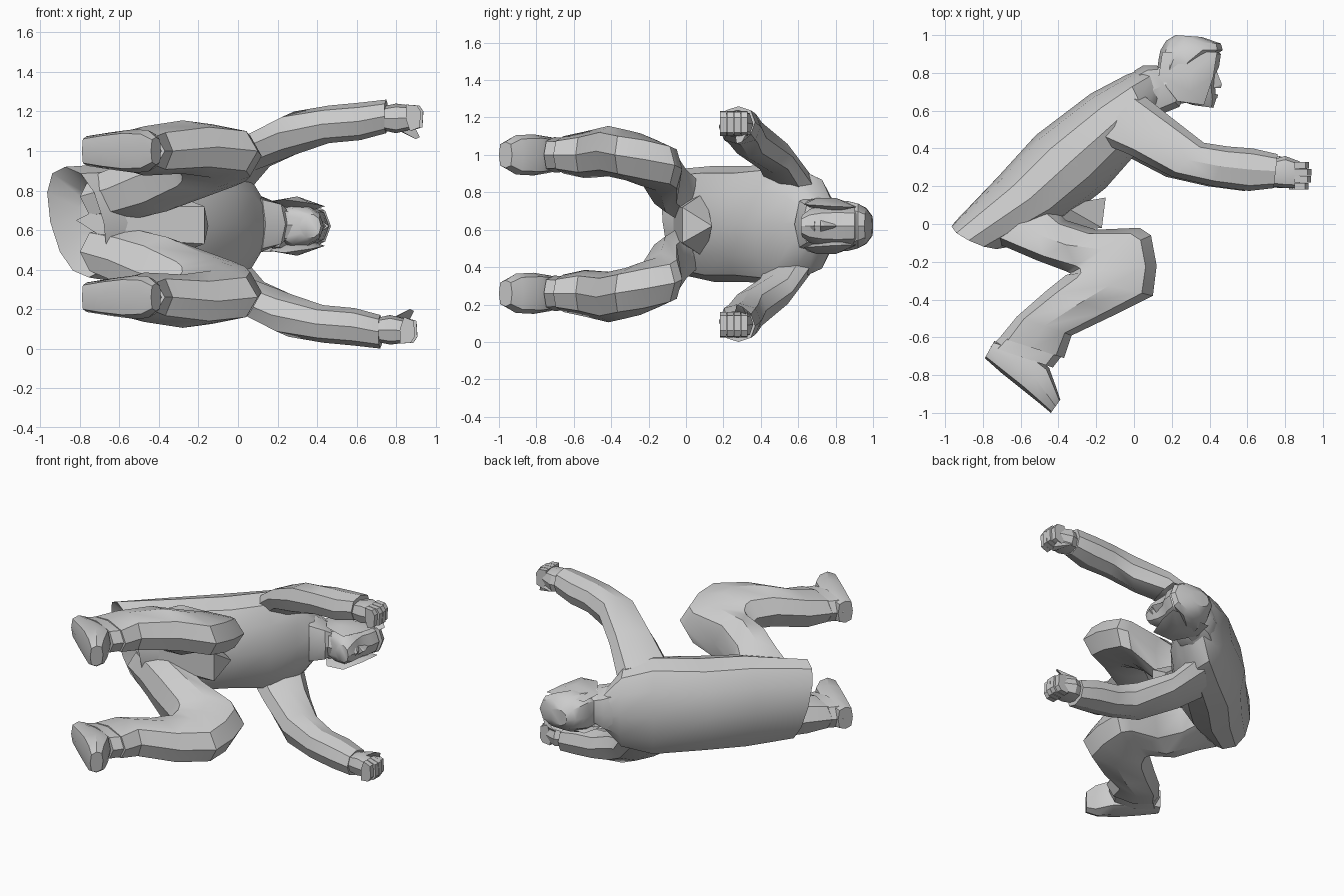
import bpy, bmesh, math
from mathutils import Vector

if "Cube" in bpy.data.objects:
    bpy.data.objects.remove(bpy.data.objects["Cube"])

grey = bpy.data.materials.new("plain grey")
grey.use_nodes = True
grey.diffuse_color = (0.6, 0.6, 0.6, 1)
grey.node_tree.nodes["Principled BSDF"].inputs["Base Color"].default_value = (0.6, 0.6, 0.6, 1)

MID = 0.63   # z of the body's plane of symmetry
HEAD = 0.62  # z of the head's plane of symmetry


def finish(name, bm, angle):
    bmesh.ops.recalc_face_normals(bm, faces=bm.faces)
    me = bpy.data.meshes.new(name)
    bm.to_mesh(me)
    bm.free()
    ob = bpy.data.objects.new(name, me)
    bpy.context.collection.objects.link(ob)
    me.materials.append(grey)
    bpy.ops.object.select_all(action='DESELECT')
    ob.select_set(True)
    bpy.context.view_layer.objects.active = ob
    bpy.ops.object.shade_smooth_by_angle(angle=math.radians(angle))


def loft(name, rings, sides=8, power=0.75, mirror=False, dx=0.0):
    """Skin over rings (x1, y1, x2, y2, z centre, z half size, optional x tilt)."""
    bm = bmesh.new()
    loops = []
    for x1, y1, x2, y2, zc, hz, *tilt in rings:
        a, b = Vector((x1 + dx, y1, 0)), Vector((x2 + dx, y2, 0))
        lean = Vector((1, 0.5, 0)) * (tilt[0] if tilt else 0)
        loop = []
        for i in range(sides):
            t = 2 * math.pi * i / sides
            c, s = (math.copysign(abs(f) ** power if abs(f) > 1e-6 else 0, f)
                    for f in (math.cos(t), math.sin(t)))
            p = (a + b) / 2 + (a - b) / 2 * c - lean * s
            z = zc + hz * s
            loop.append(bm.verts.new((p.x, p.y, 2 * MID - z if mirror else z)))
        loops.append(loop)
    for l0, l1 in zip(loops, loops[1:]):
        for i in range(sides):
            j = (i + 1) % sides
            bm.faces.new((l0[i], l0[j], l1[j], l1[i]))
    bm.faces.new(loops[0])
    bm.faces.new(loops[-1])
    finish(name, bm, 32)


def hull(name, points, mirror=False, dx=0.0, angle=20):
    """Convex wedge round a few points."""
    bm = bmesh.new()
    for x, y, z in points:
        bm.verts.new((x + dx, y, 2 * MID - z if mirror else z))
    bmesh.ops.convex_hull(bm, input=bm.verts)
    finish(name, bm, angle)


# Jacket body, from hollow hem to neck
loft("jacket", [
    (-0.66, 0.00, -0.82, 0.02, 0.65, 0.12),
    (-0.68, -0.125, -0.95, 0.01, 0.64, 0.28, 0.06),
    (-0.34, 0.04, -0.72, 0.25, 0.63, 0.31, 0.02),
    (-0.15, 0.19, -0.52, 0.47, 0.63, 0.31),
    (0.00, 0.36, -0.23, 0.69, 0.63, 0.33),
    (0.09, 0.52, -0.04, 0.79, 0.63, 0.27),
    (0.16, 0.64, 0.07, 0.83, 0.63, 0.12)], sides=12, power=0.9)
# Collar and neck
loft("collar", [
    (0.14, 0.58, 0.00, 0.81, 0.63, 0.16),
    (0.24, 0.62, 0.05, 0.84, 0.63, 0.13),
    (0.26, 0.66, 0.12, 0.84, 0.63, 0.10)])
loft("neck", [
    (0.17, 0.62, 0.07, 0.80, 0.63, 0.09),
    (0.36, 0.66, 0.19, 0.86, 0.62, 0.09)])
# Pelvis wedge between the thighs
hull("pelvis", [
    (-0.82, -0.04, 0.65), (-0.68, -0.08, 0.56), (-0.68, -0.08, 0.72),
    (-0.15, 0.14, 0.62), (-0.17, -0.02, 0.53), (-0.17, -0.02, 0.72),
    (-0.38, 0.10, 0.45), (-0.38, 0.10, 0.80)])

for side, m, dx in (("right", True, -0.03), ("left", False, 0.0)):
    # Trouser leg: hip, thigh, bent knee, shin, ankle
    loft(side + "_leg", [
        (-0.42, 0.08, -0.80, -0.075, 0.77, 0.13),
        (-0.36, 0.02, -0.66, -0.13, 0.81, 0.15),
        (-0.20, -0.03, -0.52, -0.19, 0.87, 0.175),
        (0.03, -0.02, -0.36, -0.25, 0.925, 0.14),
        (0.09, -0.06, -0.34, -0.26, 0.945, 0.135),
        (0.12, -0.22, -0.34, -0.265, 0.975, 0.14),
        (0.10, -0.38, -0.36, -0.27, 1.00, 0.135),
        (-0.10, -0.48, -0.46, -0.35, 1.02, 0.135),
        (-0.33, -0.59, -0.62, -0.49, 1.00, 0.125),
        (-0.37, -0.71, -0.71, -0.60, 1.00, 0.10)], power=0.85, mirror=m)
    # Trouser cuff and shoe
    loft(side + "_cuff", [
        (-0.36, -0.67, -0.71, -0.60, 1.00, 0.09),
        (-0.43, -0.76, -0.76, -0.65, 1.00, 0.095)], mirror=m)
    loft(side + "_shoe", [
        (-0.74, -0.62, -0.79, -0.71, 1.00, 0.075),
        (-0.58, -0.66, -0.70, -0.79, 1.00, 0.095),
        (-0.45, -0.76, -0.60, -0.87, 1.00, 0.11),
        (-0.41, -0.87, -0.50, -0.95, 1.00, 0.105),
        (-0.39, -0.93, -0.44, -1.00, 1.00, 0.07)], power=0.6, mirror=m)
    # Sleeve from shoulder to wrist
    loft(side + "_sleeve", [
        (0.04, 0.69, -0.25, 0.46, 0.82, 0.11),
        (0.19, 0.57, -0.03, 0.37, 0.99, 0.09),
        (0.37, 0.43, 0.20, 0.25, 1.09, 0.11),
        (0.50, 0.41, 0.42, 0.20, 1.135, 0.095),
        (0.63, 0.40, 0.61, 0.175, 1.15, 0.095),
        (0.76, 0.37, 0.74, 0.19, 1.175, 0.085)], power=0.85, mirror=m, dx=dx)
    # Fist: wrist and palm, curled fingers, thumb
    loft(side + "_palm", [
        (0.73, 0.34, 0.73, 0.20, 1.165, 0.06),
        (0.80, 0.36, 0.80, 0.19, 1.165, 0.075),
        (0.88, 0.33, 0.88, 0.19, 1.17, 0.06)], mirror=m, dx=dx)
    for i in range(4):
        y = 0.20 + 0.037 * i
        x = 0.925 + 0.015 * math.sin(i)
        hull(f"{side}_finger_{i + 1}", [
            (px, y + s * 0.017, pz) for s in (-1, 1)
            for px, pz in ((0.85, 1.235), (x - 0.02, 1.23), (x, 1.20),
                           (x - 0.005, 1.12), (0.87, 1.10), (0.85, 1.16))],
            mirror=m, dx=dx)
    hull(side + "_thumb", [
        (0.78, 0.33, 1.16), (0.79, 0.26, 1.12), (0.80, 0.35, 1.11),
        (0.90, 0.32, 1.11), (0.92, 0.30, 1.07), (0.90, 0.27, 1.06)],
        mirror=m, dx=dx)

# Face and skull, chin to crown
loft("head", [
    (0.42, 0.615, 0.31, 0.63, HEAD, 0.06),
    (0.435, 0.66, 0.20, 0.67, HEAD, 0.095),
    (0.43, 0.72, 0.18, 0.74, HEAD, 0.11),
    (0.43, 0.79, 0.17, 0.80, HEAD, 0.115),
    (0.45, 0.83, 0.17, 0.84, HEAD, 0.115),
    (0.46, 0.90, 0.17, 0.90, HEAD, 0.11),
    (0.40, 0.96, 0.20, 0.97, HEAD, 0.08)], sides=10, power=0.9)
hull("nose", [
    (0.43, 0.83, HEAD), (0.465, 0.74, HEAD), (0.46, 0.72, HEAD),
    (0.42, 0.72, HEAD - 0.03), (0.42, 0.72, HEAD + 0.03)])
hull("lips", [
    (0.42, 0.69, HEAD - 0.035), (0.42, 0.69, HEAD + 0.035),
    (0.445, 0.685, HEAD), (0.44, 0.665, HEAD), (0.42, 0.665, HEAD - 0.02),
    (0.42, 0.665, HEAD + 0.02)])
# Hair cap, side curtains and nape locks
loft("hair", [
    (0.24, 0.68, 0.14, 0.73, HEAD, 0.11),
    (0.30, 0.76, 0.12, 0.80, HEAD, 0.13),
    (0.36, 0.85, 0.13, 0.87, HEAD, 0.14),
    (0.47, 0.92, 0.14, 0.92, HEAD, 0.125),
    (0.46, 0.955, 0.17, 0.97, HEAD, 0.10),
    (0.36, 0.99, 0.22, 1.00, HEAD, 0.055)], sides=10, power=0.9)
for s, word in ((1, "left"), (-1, "right")):
    hull(word + "_side_hair", [(x, y, HEAD + s * z) for x, y, z in (
        (0.15, 0.91, 0.11), (0.44, 0.91, 0.10), (0.42, 0.78, 0.105),
        (0.37, 0.63, 0.115), (0.23, 0.65, 0.135), (0.13, 0.78, 0.12),
        (0.30, 0.80, 0.15), (0.30, 0.70, 0.15), (0.20, 0.80, 0.08),
        (0.38, 0.80, 0.08), (0.30, 0.72, 0.08))], angle=35)
    hull(word + "_nape_lock", [(x, y, HEAD + s * z) for x, y, z in (
        (0.13, 0.83, 0.09), (0.22, 0.80, 0.11), (0.17, 0.76, 0.06),
        (0.17, 0.74, 0.13), (0.08, 0.70, 0.13))])
